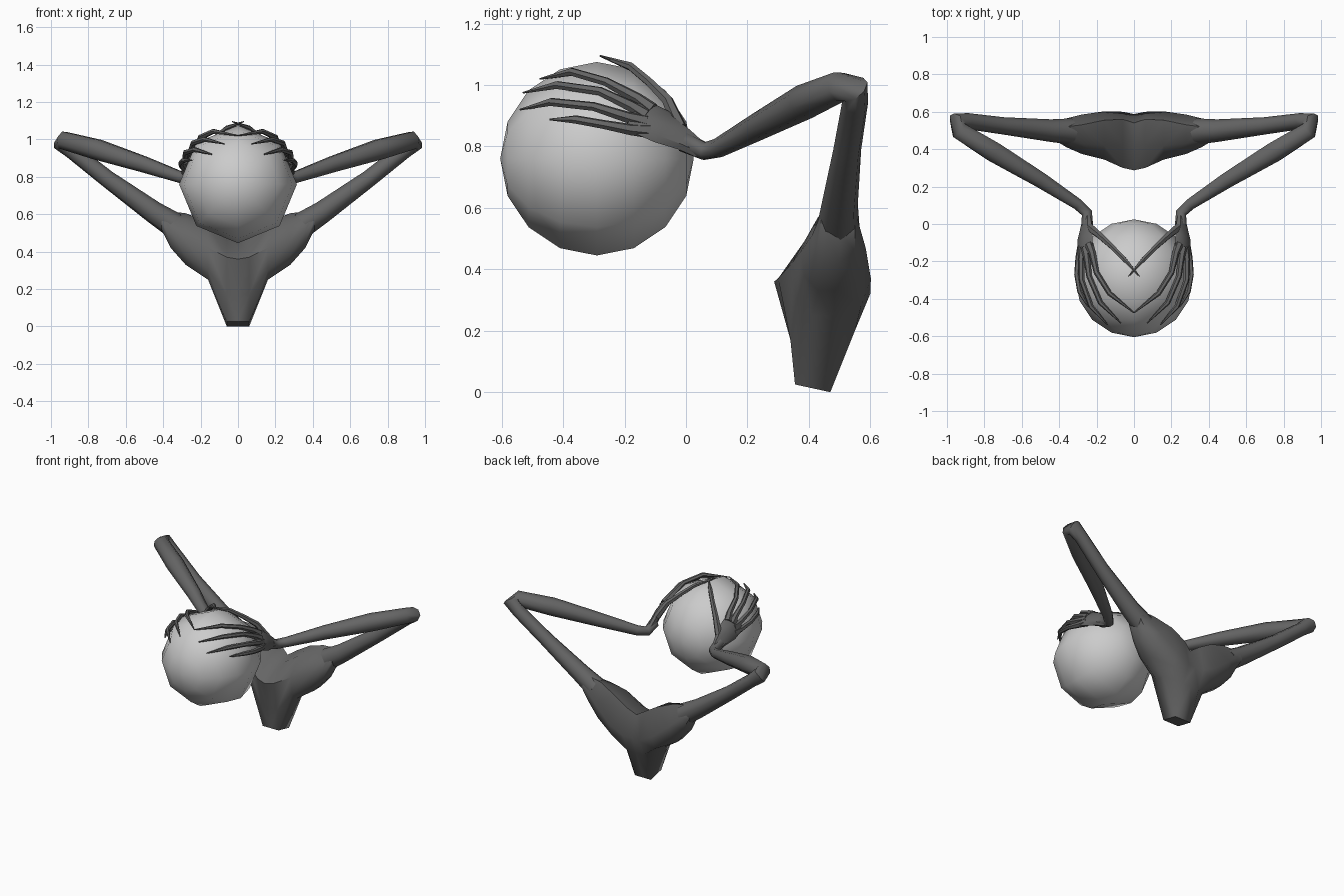
import bpy, bmesh
from math import cos, sin, pi, radians
from mathutils import Vector, Matrix

if "Cube" in bpy.data.objects:
    bpy.data.objects.remove(bpy.data.objects["Cube"])

BALL = Vector((0, -0.29, 0.76))
R = 0.315
dark = bpy.data.materials.new("dark_grey")
dark.diffuse_color = (0.13, 0.13, 0.13, 1)
dark.use_nodes = True
dark.node_tree.nodes["Principled BSDF"].inputs["Base Color"].default_value = dark.diffuse_color


def finish(name, bm, angle=40, mat=dark, mirror=True):
    bmesh.ops.recalc_face_normals(bm, faces=bm.faces)
    me = bpy.data.meshes.new(name)
    bm.to_mesh(me)
    bm.free()
    me.shade_smooth()
    me.set_sharp_from_angle(angle=radians(angle))
    if mat:
        me.materials.append(mat)
    ob = bpy.data.objects.new(name, me)
    bpy.context.collection.objects.link(ob)
    if mirror:
        ob.modifiers.new("mirror", 'MIRROR')
    return ob


def skin(rings, cap_start=True):
    """Bridge a list of equal-length point rings into a closed skin."""
    bm = bmesh.new()
    vs = [[bm.verts.new(p) for p in ring] for ring in rings]
    n = len(vs[0])
    for a, b in zip(vs, vs[1:]):
        for i in range(n):
            j = (i + 1) % n
            bm.faces.new((a[i], a[j], b[j], b[i]))
    if cap_start:
        bm.faces.new(vs[0])
    bm.faces.new(vs[-1])
    return bm


def tube(path, sides):
    """Tapered tube; path entries are x, y, z, radius."""
    pts = [Vector(p[:3]) for p in path]
    rings, prev, u = [], None, None
    for i, p in enumerate(pts):
        t = (pts[min(i + 1, len(pts) - 1)] - pts[max(i - 1, 0)]).normalized()
        u = t.orthogonal().normalized() if prev is None else prev.rotation_difference(t) @ u
        prev, w = t, t.cross(u)
        rings.append([p + path[i][3] * (u * cos(2 * pi * k / sides) + w * sin(2 * pi * k / sides))
                      for k in range(sides)])
    return skin(rings)


# Ball, with its poles along y
bm = bmesh.new()
bmesh.ops.create_uvsphere(bm, u_segments=8, v_segments=8, radius=R,
                          matrix=Matrix.Translation(BALL) @ Matrix.Rotation(pi / 2, 4, 'X'))
finish("ball", bm, 60, None, False)

# Torso: side sections (y, z) from the centre line out to the shoulder
sections = [
    (0.00, [(.355, .025), (.34, .17), (.287, .36), (.42, .43), (.54, .46), (.588, .32), (.545, .2), (.47, 0)]),
    (0.06, [(.355, .025), (.34, .17), (.30, .37), (.42, .47), (.56, .50), (.60, .32), (.55, .2), (.47, 0)]),
    (0.16, [(.41, .25), (.36, .30), (.345, .42), (.42, .54), (.555, .56), (.602, .37), (.57, .28), (.47, .25)]),
    (0.28, [(.43, .33), (.385, .38), (.375, .46), (.43, .57), (.53, .605), (.585, .47), (.56, .37), (.50, .33)]),
    (0.36, [(.45, .42), (.42, .45), (.41, .51), (.45, .59), (.52, .615), (.565, .54), (.55, .46), (.50, .42)]),
    (0.41, [(.46, .52), (.44, .54), (.44, .57), (.46, .63), (.52, .64), (.555, .58), (.55, .54), (.50, .52)]),
]
finish("torso", skin([[Vector((x, y, z)) for y, z in s] for x, s in sections], False), 50)

# Arm: shoulder, bent elbow, forearm, wrist
finish("arm", tube([(.34, .495, .54, .07), (.45, .50, .61, .06), (.70, .525, .79, .046),
                    (.89, .55, .94, .043), (.945, .55, .985, .05), (.935, .50, .995, .05),
                    (.75, .385, .945, .058), (.50, .235, .865, .045), (.30, .105, .795, .032),
                    (.252, .06, .785, .031), (.25, -.01, .815, .034)], 8), 60)

# Palm: flattened tube lying against the ball
rings = []
for x, y, z, half_w, half_t in [(.25, .04, .79, .03, .03), (.252, -.01, .825, .045, .028),
                                (.262, -.08, .865, .068, .024), (.263, -.14, .893, .07, .02),
                                (.262, -.175, .905, .058, .014)]:
    c = Vector((x, y, z))
    out = (c - BALL).normalized()
    side = Vector((-.05, .05, .09))
    side = (side - out * side.dot(out)).normalized()
    rings.append([c + side * half_w * cos(k * pi / 4) + out * half_t * sin(k * pi / 4) for k in range(8)])
finish("palm", skin(rings), 30)

# Fingers: root, two joints and a pointed tip, held on the ball surface
fingers = {
    "thumb": [(.235, -.02, .86), (.185, -.06, .95), (.12, -.12, 1.01), (.06, -.18, 1.06), (-.03, -.28, 1.095)],
    "index_finger": [(.24, -.11, .92), (.22, -.16, .955), (.20, -.26, 1.01), (.13, -.37, 1.04), (0, -.475, 1.02)],
    "middle_finger": [(.26, -.13, .90), (.25, -.18, .93), (.24, -.28, .98), (.18, -.42, 1.0), (.07, -.53, .975)],
    "ring_finger": [(.27, -.13, .88), (.28, -.19, .895), (.28, -.30, .93), (.23, -.44, .945), (.14, -.54, .92)],
    "little_finger": [(.28, -.12, .85), (.295, -.18, .855), (.305, -.27, .872), (.29, -.36, .888), (.24, -.44, .885)],
}
for name, pts in fingers.items():
    path = []
    for p, r in zip(pts, (.024, .019, .015, .014, .003)):
        d = Vector(p) - BALL
        d = d.normalized() * max(d.length, R + r * 0.5)
        path.append((*(BALL + d), r))
    finish(name, tube(path, 6), 40)
